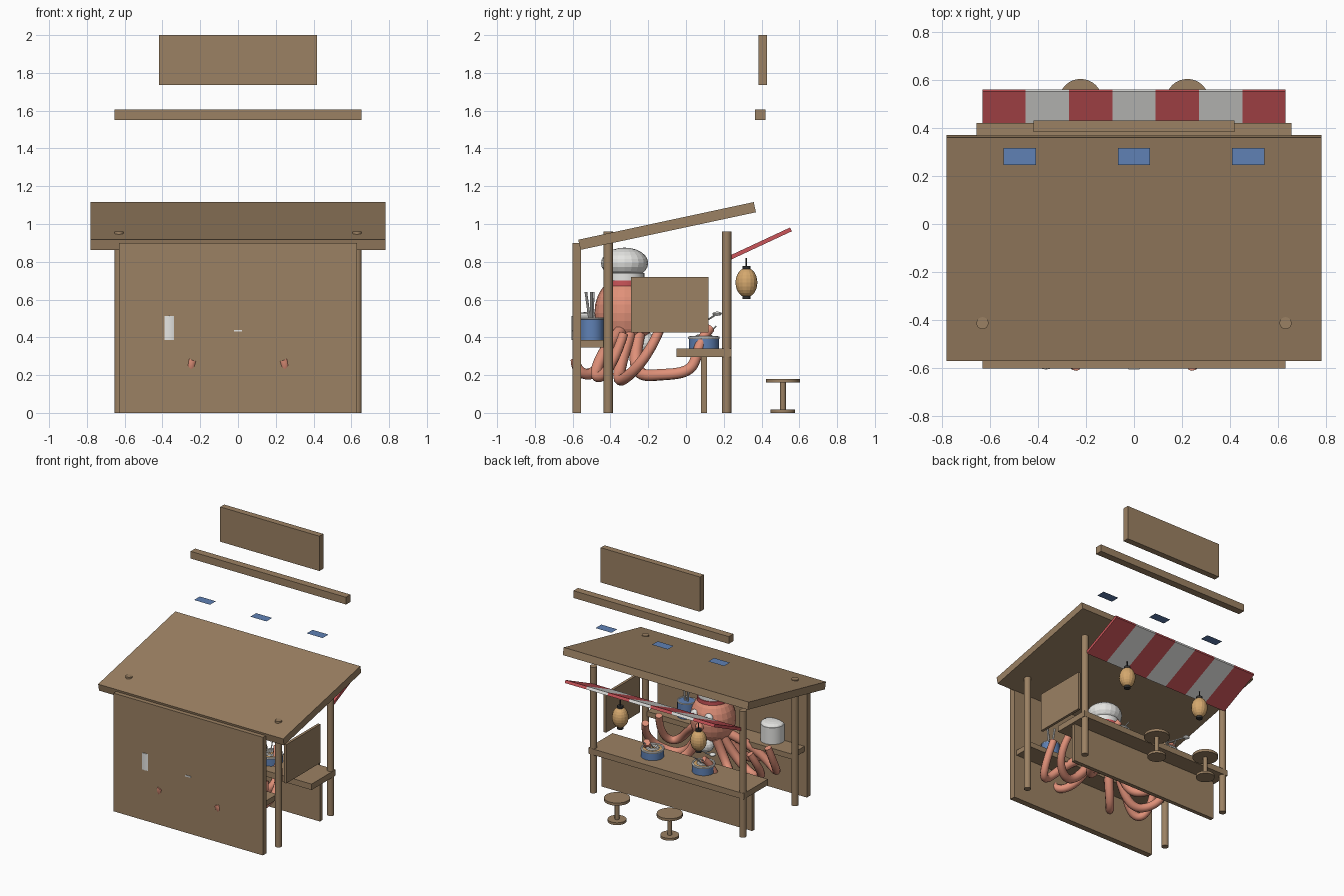
import bpy, math
from mathutils import Vector

cube = bpy.data.objects.get("Cube")
if cube:
    bpy.data.objects.remove(cube, do_unlink=True)


def material(name, rgb):
    m = bpy.data.materials.new(name)
    m.use_nodes = True
    m.diffuse_color = (*rgb, 1)
    m.node_tree.nodes["Principled BSDF"].inputs["Base Color"].default_value = (*rgb, 1)
    return m


WOOD = material("wood", (0.33, 0.22, 0.125))
RED = material("red", (0.60, 0.09, 0.10))
WHITE = material("white", (0.78, 0.78, 0.76))
BLUE = material("blue", (0.115, 0.22, 0.46))
SKIN = material("salmon", (0.74, 0.28, 0.19))
PAPER = material("lantern paper", (0.66, 0.39, 0.155))
BLACK = material("black", (0.03, 0.03, 0.03))


def finish(name, mat):
    o = bpy.context.object
    o.name = name
    o.data.materials.append(mat)
    return o


def box(name, mat, x, y, z, tilt=0):
    """Box from (low, high) ranges on each axis, tilted about x."""
    bpy.ops.mesh.primitive_cube_add(size=1, location=[sum(r) / 2 for r in (x, y, z)])
    o = finish(name, mat)
    o.scale = [r[1] - r[0] for r in (x, y, z)]
    o.rotation_euler.x = math.radians(tilt)
    return o


def cyl(name, mat, x, y, z, r, sides=24):
    bpy.ops.mesh.primitive_cylinder_add(vertices=sides, radius=r, depth=z[1] - z[0],
                                        location=(x, y, sum(z) / 2))
    o = finish(name, mat)
    bpy.ops.object.shade_smooth_by_angle()
    return o


def ball(name, mat, loc, scale, seg=20, rings=12):
    bpy.ops.mesh.primitive_uv_sphere_add(segments=seg, ring_count=rings, radius=1, location=loc)
    o = finish(name, mat)
    o.scale = scale
    return o


def ring(name, mat, loc, major, minor):
    bpy.ops.mesh.primitive_torus_add(location=loc, major_radius=major, minor_radius=minor,
                                     major_segments=24, minor_segments=8)
    return finish(name, mat)


def rod(name, mat, a, b, r):
    a, b = Vector(a), Vector(b)
    bpy.ops.mesh.primitive_cylinder_add(vertices=8, radius=r, depth=(b - a).length,
                                        location=(a + b) / 2)
    o = finish(name, mat)
    o.rotation_euler = (b - a).to_track_quat("Z", "Y").to_euler()
    return o


def tube(name, mat, pts, r, tip):
    """Tapered round arm along a smooth path, as a mesh."""
    c = bpy.data.curves.new(name, "CURVE")
    c.dimensions = "3D"
    c.bevel_depth = r
    c.bevel_resolution = 3
    c.use_fill_caps = True
    s = c.splines.new("NURBS")
    s.points.add(len(pts) - 1)
    for i, p in enumerate(pts):
        s.points[i].co = (*p, 1)
        s.points[i].radius = 1 + (tip - 1) * i / (len(pts) - 1)
    s.order_u = 4
    s.use_endpoint_u = True
    s.resolution_u = 8
    tmp = bpy.data.objects.new(name + " path", c)
    bpy.context.collection.objects.link(tmp)
    bpy.context.view_layer.update()
    mesh = bpy.data.meshes.new_from_object(tmp.evaluated_get(bpy.context.evaluated_depsgraph_get()))
    bpy.data.objects.remove(tmp, do_unlink=True)
    mesh.materials.clear()
    mesh.materials.append(mat)
    mesh.shade_smooth()
    o = bpy.data.objects.new(name, mesh)
    bpy.context.collection.objects.link(o)
    return o


# Stall structure
box("wall", WOOD, (-0.63, 0.63), (-0.6, -0.555), (0, 0.9))
box("roof", WOOD, (-0.78, 0.78), (-0.575, 0.375), (0.962, 1.017), 12.1)
box("counter", WOOD, (-0.655, 0.655), (-0.05, 0.24), (0.295, 0.34))
box("counter_panel", WOOD, (-0.635, 0.635), (0.08, 0.11), (0, 0.295))
box("shelf", WOOD, (-0.61, 0.61), (-0.555, -0.4), (0.345, 0.385))
box("side_panel", WOOD, (0.59, 0.61), (-0.29, 0.12), (0.425, 0.72))
box("sign_board", WOOD, (-0.418, 0.418), (0.383, 0.43), (1.735, 2.0))
box("sign_beam", WOOD, (-0.655, 0.655), (0.365, 0.42), (1.55, 1.605))
for x in (-0.63, 0.63):
    for y in (-0.412, 0.215):
        cyl("post", WOOD, x, y, (0, 0.96), 0.025)

# Striped awning
for i in range(7):
    x = -0.63 + 0.18 * i
    box("awning_stripe", WHITE if i % 2 else RED, (x, x + 0.18), (0.215, 0.572), (0.885, 0.907), 25)

# Floating blue tiles
for x in (-0.475, 0, 0.475):
    bpy.ops.mesh.primitive_plane_add(size=1, location=(x, 0.28, 1.31))
    finish("blue_tile", BLUE).scale = (0.135, 0.07, 1)

# Lanterns and stools
for side in (-1, 1):
    x = 0.33 * side
    ball("lantern", PAPER, (x, 0.32, 0.69), (0.058, 0.058, 0.078), 16, 12)
    cyl("lantern_cap", BLACK, x, 0.32, (0.762, 0.778), 0.022, 16)
    cyl("lantern_base", BLACK, x, 0.32, (0.602, 0.618), 0.022, 16)
    cyl("lantern_cord", BLACK, x, 0.32, (0.775, 0.82), 0.004, 8)
    x = 0.222 * side
    cyl("stool_seat", WOOD, x, 0.513, (0.16, 0.18), 0.09, 32)
    cyl("stool_stem", WOOD, x, 0.513, (0.015, 0.162), 0.016)
    cyl("stool_base", WOOD, x, 0.513, (0, 0.018), 0.065, 32)

# Noodle bowls with chopsticks
for side in (-1, 1):
    x = 0.215 * side
    cyl("bowl", BLUE, x, 0.095, (0.34, 0.395), 0.08)
    ring("bowl_rim", WHITE, (x, 0.095, 0.397), 0.075, 0.009)
    cyl("broth", PAPER, x, 0.095, (0.39, 0.4), 0.07)
    ring("noodles", WHITE, (x, 0.095, 0.402), 0.035, 0.012)
    for d in (-0.012, 0.012):
        rod("chopstick", WHITE, (x + d, 0.1, 0.4), (x + 3 * d, 0.16, 0.46), 0.004)
rod("ladle_handle", WHITE, (-0.22, 0.08, 0.47), (-0.33, 0.16, 0.522), 0.005)
ball("ladle", WHITE, (-0.34, 0.165, 0.525), (0.025, 0.025, 0.011), 12, 8)

# Shelf goods
cyl("cooker", WHITE, -0.365, -0.52, (0.385, 0.512), 0.085, 16)
ball("cooker_lid", WHITE, (-0.365, -0.52, 0.512), (0.082, 0.082, 0.022), 16, 8)
cyl("stock_pot", BLUE, 0.345, -0.5, (0.385, 0.5), 0.065)
ring("pot_rim", WHITE, (0.345, -0.5, 0.5), 0.062, 0.006)
for dx, dy in ((-0.03, 0.02), (0, -0.02), (0.03, 0.01)):
    rod("pot_utensil", WHITE, (0.345, -0.5, 0.42), (0.345 + dx, -0.51 + dy, 0.64), 0.007)
box("cloth_strip", WHITE, (-0.022, 0.022), (-0.604, -0.5), (0.43, 0.44))

# Octopus cook
Y = -0.325
ball("cook_body", SKIN, (0, Y, 0.53), (0.16, 0.16, 0.195), 24, 14)
cyl("cook_neck", SKIN, 0, Y, (0.6, 0.69), 0.105)
cyl("headband", RED, 0, Y, (0.672, 0.7), 0.112)
cyl("hat_band", WHITE, 0, Y, (0.698, 0.74), 0.105)
ball("hat_puff", WHITE, (0, Y, 0.793), (0.125, 0.125, 0.082), 20, 12)
ball("apron", WHITE, (0, -0.22, 0.37), (0.075, 0.06, 0.06), 16, 10)
ball("mouth", SKIN, (0, -0.165, 0.52), (0.03, 0.035, 0.03), 12, 8)
for side in (-1, 1):
    ball("eye", WHITE, (0.06 * side, -0.19, 0.59), (0.033, 0.025, 0.036), 14, 10)
    ball("pupil", BLACK, (0.06 * side, -0.168, 0.59), (0.014, 0.008, 0.017), 10, 8)

# Tentacles, mirrored left and right
ARMS = {
    "serving_arm": [(0.08, -0.25, 0.42), (0.15, -0.3, 0.18), (0.3, -0.15, 0.21),
                    (0.3, 0.07, 0.2), (0.28, 0.06, 0.38), (0.24, 0.13, 0.45)],
    "side_arm": [(0.1, -0.3, 0.42), (0.22, -0.38, 0.16), (0.42, -0.34, 0.15),
                 (0.5, -0.2, 0.3), (0.44, -0.14, 0.44)],
    "rear_arm": [(0.08, -0.38, 0.42), (0.16, -0.45, 0.14), (0.28, -0.58, 0.18),
                 (0.24, -0.585, 0.28)],
    "shelf_arm": [(0.1, -0.34, 0.44), (0.27, -0.42, 0.36), (0.4, -0.54, 0.13),
                  (0.5, -0.4, 0.2), (0.46, -0.33, 0.42)],
}
for name, pts in ARMS.items():
    for side, label in ((1, "left_"), (-1, "right_")):
        tube(label + name, SKIN, [(side * x, y, z) for x, y, z in pts], 0.034, 0.75)
